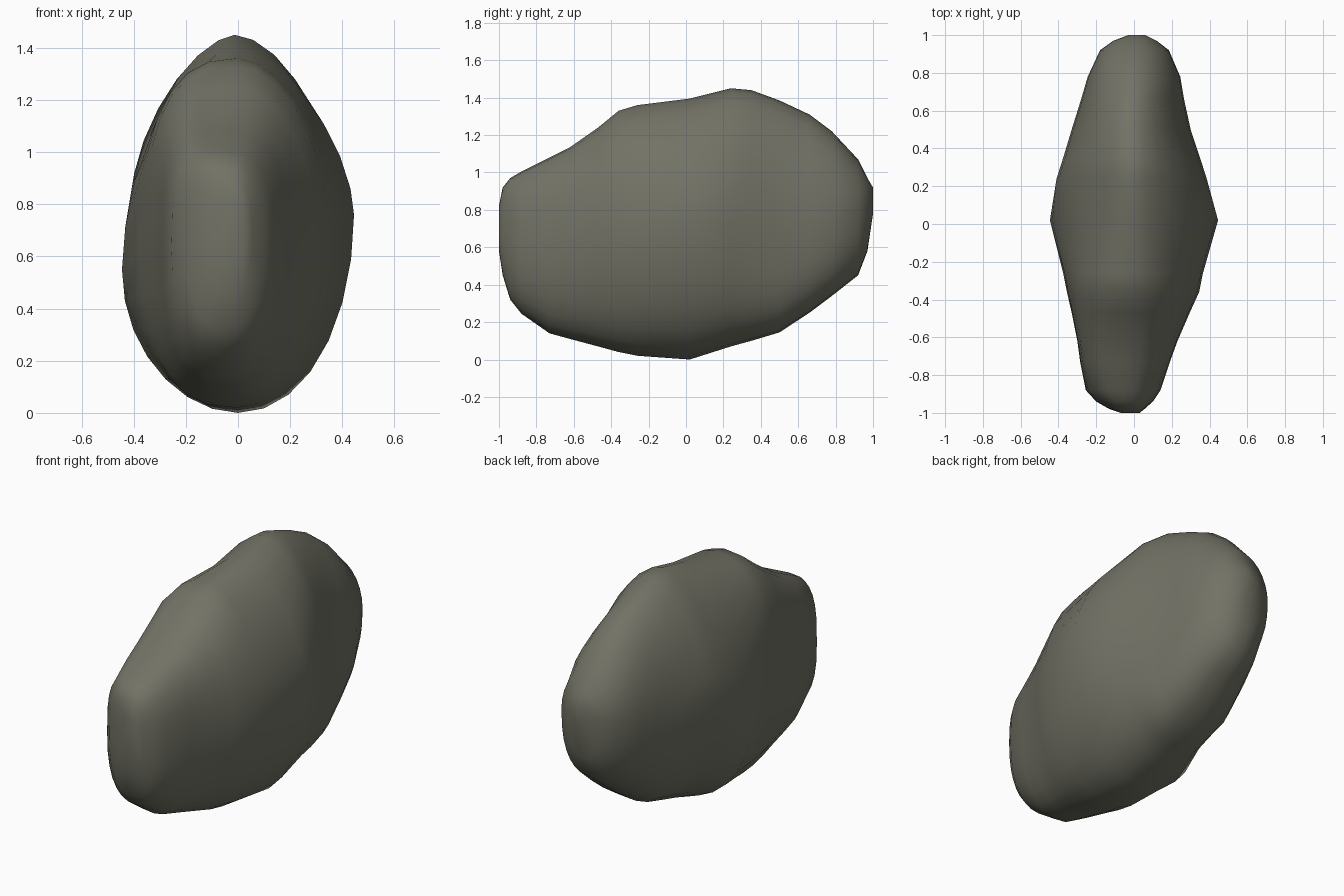
import bpy, bmesh, math

if "Cube" in bpy.data.objects:
    bpy.data.objects.remove(bpy.data.objects["Cube"])

# Boulder outline along y: (y, z low, z high, x left, x right)
OUTLINE = [
    (-1.00, .58, .82, -.07, .03),
    (-.98, .45, .92, -.13, .055),
    (-.94, .32, .97, -.20, .10),
    (-.88, .245, 1.005, -.255, .14),
    (-.73, .14, 1.08, -.285, .19),
    (-.62, .11, 1.135, -.30, .23),
    (-.47, .07, 1.24, -.33, .295),
    (-.36, .04, 1.33, -.355, .345),
    (-.26, .02, 1.36, -.375, .365),
    (.02, .0, 1.395, -.445, .445),
    (.24, .07, 1.45, -.41, .385),
    (.35, .10, 1.44, -.375, .35),
    (.50, .145, 1.385, -.33, .30),
    (.66, .25, 1.31, -.28, .265),
    (.78, .34, 1.22, -.245, .245),
    (.92, .45, 1.07, -.18, .185),
    (.97, .58, .97, -.11, .12),
    (1.00, .78, .92, -.03, .06),
]
# Fullness along y: (y, widest z left, widest z right,
#   squareness upper left, upper right, lower left, lower right)
FULLNESS = [
    (-1.00, .68, .68, 2.6, 2.5, 2.3, 2.3),
    (-.85, .62, .62, 3.4, 2.7, 2.6, 2.3),
    (-.62, .62, .66, 3.6, 2.4, 2.8, 2.1),
    (-.35, .66, .70, 2.7, 1.9, 2.7, 2.0),
    (.02, .55, .76, 1.8, 1.65, 2.0, 2.0),
    (.26, .85, .74, 1.6, 1.75, 2.0, 2.4),
    (.55, .74, .66, 1.9, 1.85, 2.2, 3.2),
    (1.00, .84, .84, 2.0, 2.0, 2.0, 2.3),
]
SIDES = 28


def fullness(y):
    for a, b in zip(FULLNESS, FULLNESS[1:]):
        if y <= b[0]:
            t = (y - a[0]) / (b[0] - a[0])
            return [p + (q - p) * t for p, q in zip(a[1:], b[1:])]


def soft(v, e):
    return math.copysign(abs(v) ** (2 / e), v) if abs(v) > 1e-6 else 0.0


def ring(bm, y, lo, hi, left, right):
    mid_l, mid_r, ul, ur, ll, lr = fullness(y)
    xc = (left + right) / 2
    verts = []
    for i in range(SIDES):
        a = 2 * math.pi * i / SIDES
        c, s = math.cos(a), math.sin(a)
        e = (ur if c > 0 else ul) if s > 0 else (lr if c > 0 else ll)
        cx, cz = soft(c, e), soft(s, e)
        m = mid_l + (mid_r - mid_l) * (cx + 1) / 2
        z = m + cz * ((hi - m) if cz > 0 else (m - lo))
        verts.append(bm.verts.new((xc + cx * (right - left) / 2, y, z)))
    return verts


# Loft the sections into one closed stone
bm = bmesh.new()
rings = [ring(bm, *s) for s in OUTLINE]
for a, b in zip(rings, rings[1:]):
    for i in range(SIDES):
        j = (i + 1) % SIDES
        bm.faces.new((a[i], a[j], b[j], b[i]))
bm.faces.new(rings[0])
bm.faces.new(rings[-1])
bmesh.ops.recalc_face_normals(bm, faces=bm.faces[:])
for f in bm.faces:
    f.smooth = True
mesh = bpy.data.meshes.new("boulder")
bm.to_mesh(mesh)
bm.free()

# Stone colour
stone = bpy.data.materials.new("olive grey stone")
stone.diffuse_color = (0.168, 0.168, 0.132, 1)
stone.use_nodes = True
stone.node_tree.nodes["Principled BSDF"].inputs["Base Color"].default_value = stone.diffuse_color
mesh.materials.append(stone)
boulder = bpy.data.objects.new("boulder", mesh)
bpy.context.collection.objects.link(boulder)
